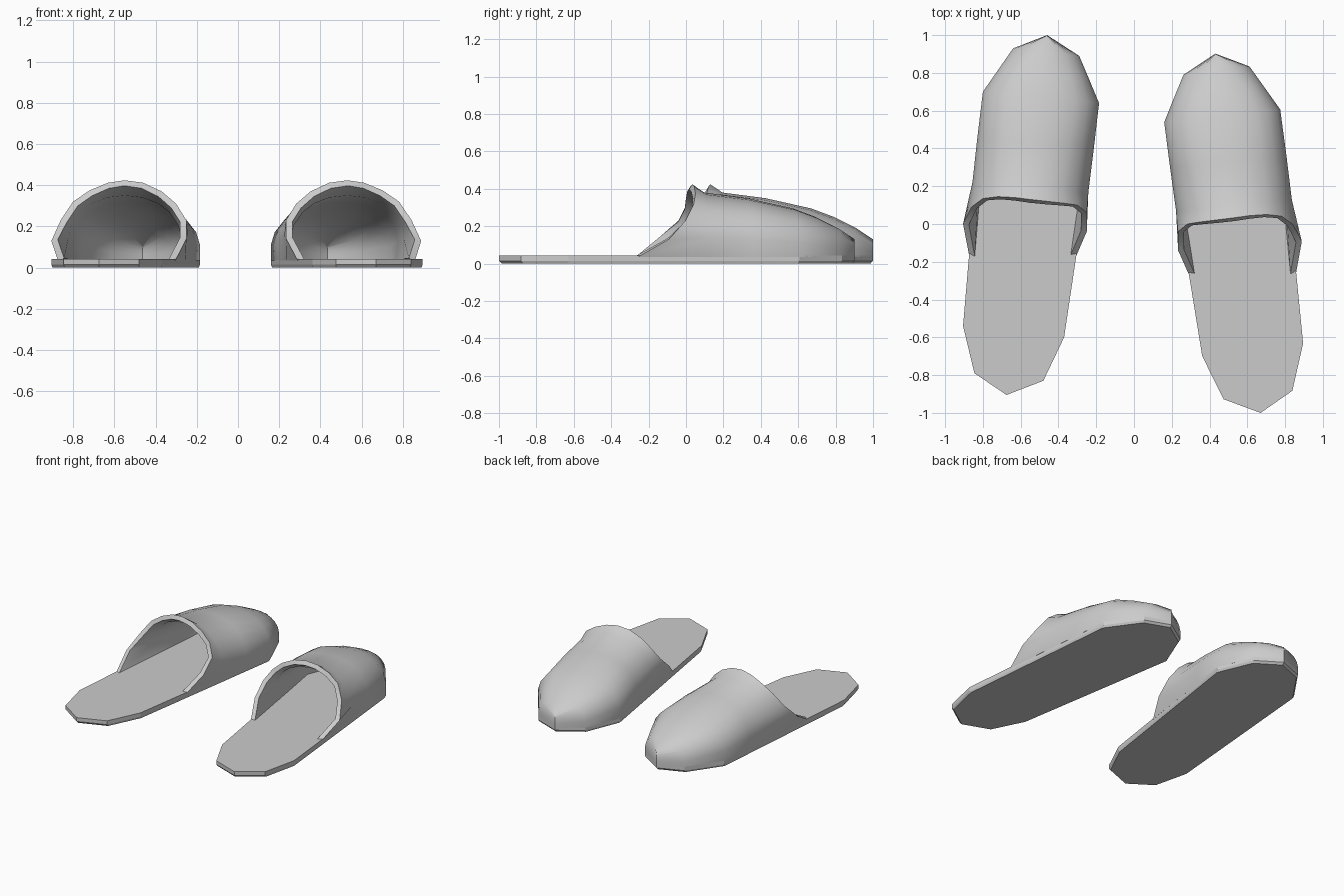
import bpy, bmesh, math
from mathutils import Matrix, Vector

if "Cube" in bpy.data.objects:
    bpy.data.objects.remove(bpy.data.objects["Cube"])

# Sole outline of the left slipper, counter-clockwise from the heel
OUTLINE = [(-.675, -.905), (-.48, -.83), (-.37, -.60), (-.185, .64), (-.29, .89),
           (-.46, 1.0), (-.64, .93), (-.80, .70), (-.905, -.54), (-.845, -.79)]

# Foot opening of the upper (x, y, z), left to right over the instep
OPENING = [(-.873, -.165, .035), (-.905, 0, .13), (-.86, .09, .23), (-.80, .135, .32),
           (-.72, .145, .375), (-.63, .14, .412), (-.55, .13, .424), (-.46, .12, .412),
           (-.37, .11, .37), (-.30, .10, .31), (-.25, .06, .23), (-.25, -.04, .14),
           (-.304, -.165, .035)]

# Half arch (across, up) for the sections ahead of the opening
HALF = [(-1, 0), (-1, .3), (-.94, .53), (-.8, .74), (-.6, .88), (-.32, .97)]
ARCH = HALF + [(0, 1)] + [(-u, w) for u, w in reversed(HALF)]

# Sections: left base, right base, height, side bulge
SECTIONS = [((-.842, .22), (-.255, .17), .345, .05),
            ((-.822, .45), (-.221, .40), .315, .03),
            ((-.80, .70), (-.185, .64), .26, 0),
            ((-.72, .815), (-.237, .765), .215, 0),
            ((-.64, .93), (-.29, .89), .155, 0),
            ((-.46, 1.0), (-.46, 1.0), .095, 0)]


def make_object(name, bm, matrix):
    bm.transform(matrix)
    if matrix.determinant() < 0:
        bmesh.ops.reverse_faces(bm, faces=bm.faces)
    mesh = bpy.data.meshes.new(name)
    bm.to_mesh(mesh)
    bm.free()
    obj = bpy.data.objects.new(name, mesh)
    bpy.context.collection.objects.link(obj)
    return obj


def make_sole(name, matrix):
    # Flat slab with a small chamfer around the bottom
    bm = bmesh.new()
    c = Vector((-.545, .05))
    rings = []
    for z, s in ((0, .985), (.015, 1), (.043, 1)):
        pts = [c + (Vector(p) - c) * s for p in OUTLINE]
        rings.append([bm.verts.new((p.x, p.y, z)) for p in pts])
    n = len(OUTLINE)
    for a, b in zip(rings, rings[1:]):
        for i in range(n):
            bm.faces.new((a[i], a[(i + 1) % n], b[(i + 1) % n], b[i]))
    bm.faces.new(rings[-1])
    bm.faces.new(rings[0][::-1])
    return make_object(name, bm, matrix)


def make_upper(name, matrix):
    # Lofted toe cover, closed at the tip and thickened inwards
    bm = bmesh.new()
    rows = [[bm.verts.new(p) for p in OPENING]]
    for left, right, height, bulge in SECTIONS:
        mid = (Vector(left) + Vector(right)) / 2
        half = (Vector(right) - Vector(left)) / 2
        row = []
        for u, w in ARCH:
            p = mid + half * u * (1 + bulge * math.sin(math.pi * min(1, w * 1.2)))
            row.append(bm.verts.new((p.x, p.y, .035 + height * w)))
        rows.append(row)
    for a, b in zip(rows, rows[1:]):
        for i in range(len(ARCH) - 1):
            bm.faces.new((a[i], a[i + 1], b[i + 1], b[i]))
    bmesh.ops.remove_doubles(bm, verts=bm.verts, dist=.0005)
    obj = make_object(name, bm, matrix)
    mod = obj.modifiers.new("thickness", 'SOLIDIFY')
    mod.thickness = .032
    mod.offset = -1
    bpy.ops.object.select_all(action='DESELECT')
    obj.select_set(True)
    bpy.context.view_layer.objects.active = obj
    bpy.ops.object.modifier_apply(modifier=mod.name)
    bpy.ops.object.shade_smooth_by_angle(angle=math.radians(40))
    return obj


# The right slipper is the mirrored left one, slid back and turned slightly
heel = Vector((.675, -.905, 0))
right_matrix = (Matrix.Translation((.67, -1.0, 0)) @ Matrix.Rotation(.013, 4, 'Z')
                @ Matrix.Translation(-heel) @ Matrix.Scale(-1, 4, (1, 0, 0)))

for side, matrix in (("left", Matrix.Identity(4)), ("right", right_matrix)):
    make_sole(side + "_slipper_sole", matrix)
    make_upper(side + "_slipper_upper", matrix)
